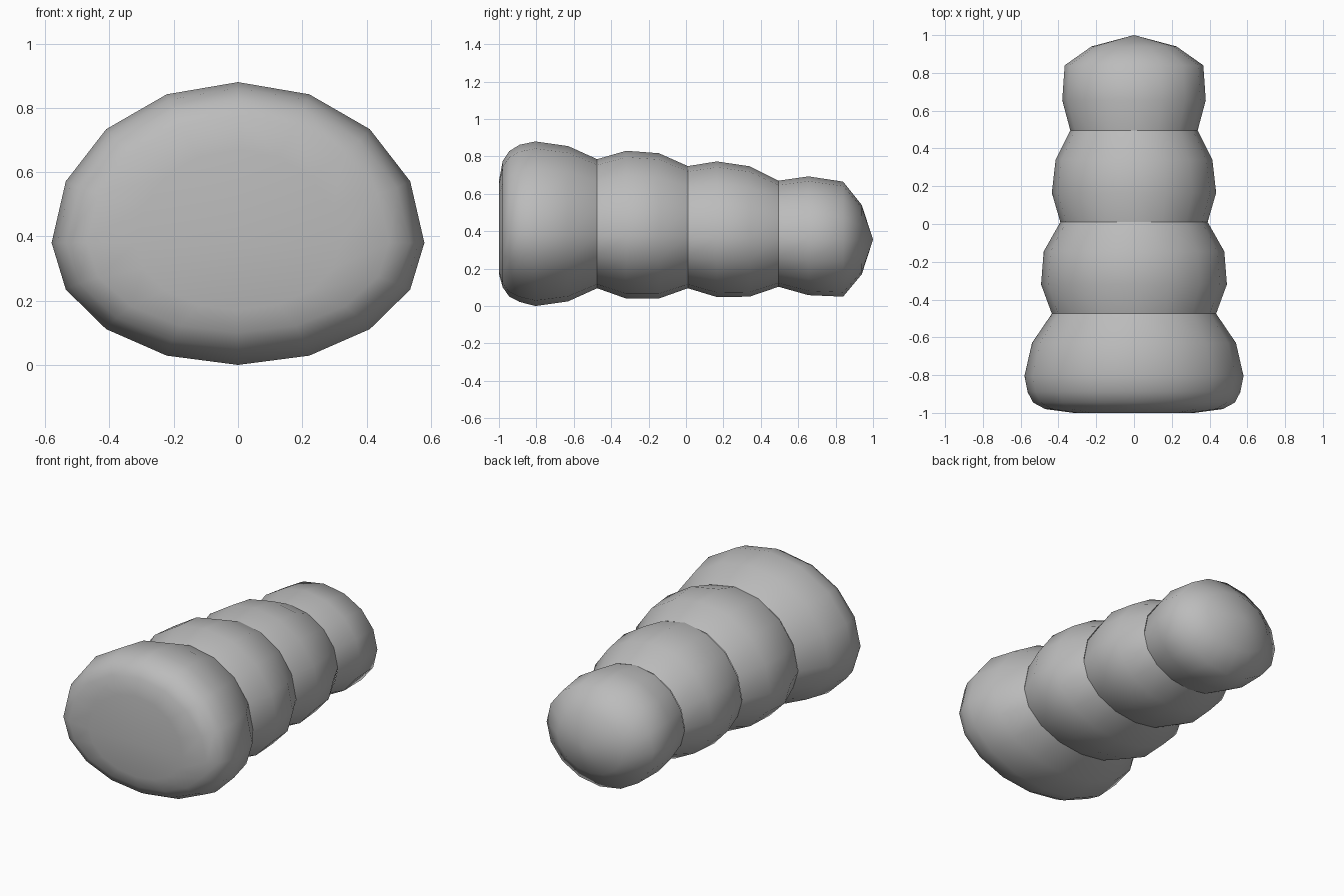
import bpy
import bmesh
from math import cos, sin, tau

SIDES = 16

cube = bpy.data.objects.get("Cube")
if cube:
    bpy.data.objects.remove(cube, do_unlink=True)

grey = bpy.data.materials.new("plain grey")
grey.use_nodes = True
tone = (0.5, 0.5, 0.5, 1)
grey.diffuse_color = tone
grey.node_tree.nodes["Principled BSDF"].inputs["Base Color"].default_value = tone


def ring(bm, y, half_width, bottom, top, middle):
    """Egg-shaped cross-section with its widest line at the middle height."""
    verts = []
    for i in range(SIDES):
        a = tau * i / SIDES
        s = sin(a)
        reach = top - middle if s > 0 else middle - bottom
        verts.append(bm.verts.new((half_width * cos(a), y, middle + reach * s)))
    return verts


def segment(name, profile, middle, front_tip=None, back_tip=None):
    """Loft one bulging segment; a tip closes an exposed end."""
    bm = bmesh.new()
    rings = [ring(bm, *row, middle) for row in profile]
    for a, b in zip(rings, rings[1:]):
        for i in range(SIDES):
            j = (i + 1) % SIDES
            bm.faces.new((a[i], a[j], b[j], b[i]))
    for y, end in ((front_tip, rings[0]), (back_tip, rings[-1])):
        if y is not None:
            tip = bm.verts.new((0, y, middle))
            for i in range(SIDES):
                bm.faces.new((tip, end[i], end[(i + 1) % SIDES]))
    bmesh.ops.recalc_face_normals(bm, faces=bm.faces)
    mesh = bpy.data.meshes.new(name)
    bm.to_mesh(mesh)
    bm.free()
    mesh.shade_smooth()
    mesh.materials.append(grey)
    bpy.context.collection.objects.link(bpy.data.objects.new(name, mesh))


# Rings where neighbouring segments meet: y, half width, bottom, top
joint_front = (-0.475, 0.435, 0.095, 0.785)
joint_middle = (0.01, 0.39, 0.095, 0.748)
joint_back = (0.495, 0.337, 0.103, 0.67)

# Wide front segment with rounded rim and flat face
segment("front_segment", [
    (-1.0, 0.32, 0.17, 0.67),
    (-0.98, 0.47, 0.1, 0.775),
    (-0.945, 0.535, 0.05, 0.828),
    (-0.89, 0.563, 0.022, 0.862),
    (-0.805, 0.58, 0.0, 0.88),
    (-0.63, 0.54, 0.025, 0.855),
    joint_front], 0.38, front_tip=-1.0)

# Two middle bulges
segment("second_segment", [
    joint_front,
    (-0.32, 0.492, 0.04, 0.83),
    (-0.145, 0.478, 0.04, 0.817),
    joint_middle], 0.375)
segment("third_segment", [
    joint_middle,
    (0.165, 0.435, 0.048, 0.773),
    (0.34, 0.415, 0.05, 0.747),
    joint_back], 0.365)

# Rounded back end
segment("back_segment", [
    joint_back,
    (0.655, 0.38, 0.058, 0.693),
    (0.84, 0.367, 0.05, 0.665),
    (0.94, 0.225, 0.17, 0.54)], 0.355, back_tip=1.0)
